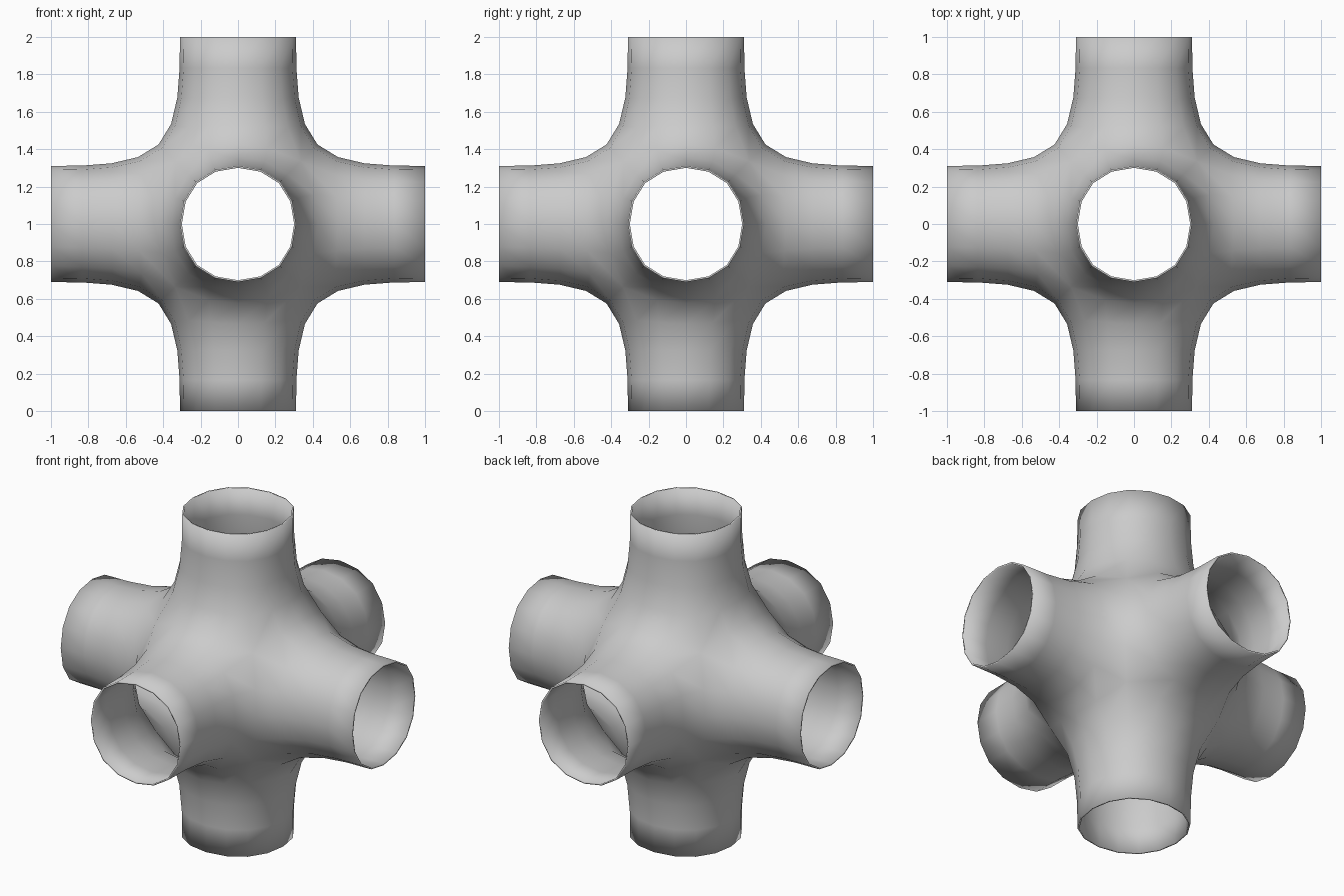
import bpy, bmesh

if "Cube" in bpy.data.objects:
    bpy.data.objects.remove(bpy.data.objects["Cube"])

# Six-way pipe junction: low cage, subdivided, then given a thin wall
bm = bmesh.new()
bmesh.ops.create_cube(bm, size=2 / 3)
hub_faces = list(bm.faces)

# Open square arm grown from each side of the hub
for face in hub_faces:
    base = list(face.verts)
    shift = face.normal * (2 / 3)
    tip = [bm.verts.new(v.co + shift) for v in base]
    for i in range(4):
        j = (i + 1) % 4
        bm.faces.new((base[i], base[j], tip[j], tip[i]))
bmesh.ops.delete(bm, geom=hub_faces, context='FACES_ONLY')
for f in bm.faces:
    f.smooth = True

mesh = bpy.data.meshes.new("pipe_junction")
bm.to_mesh(mesh)
bm.free()
junction = bpy.data.objects.new("pipe_junction", mesh)
junction.location.z = 1
bpy.context.collection.objects.link(junction)

# Rounded blend between the arms
sub = junction.modifiers.new("round", 'SUBSURF')
sub.levels = sub.render_levels = 2

# Thin wall
wall = junction.modifiers.new("wall", 'SOLIDIFY')
wall.thickness = 0.01
wall.offset = 0
